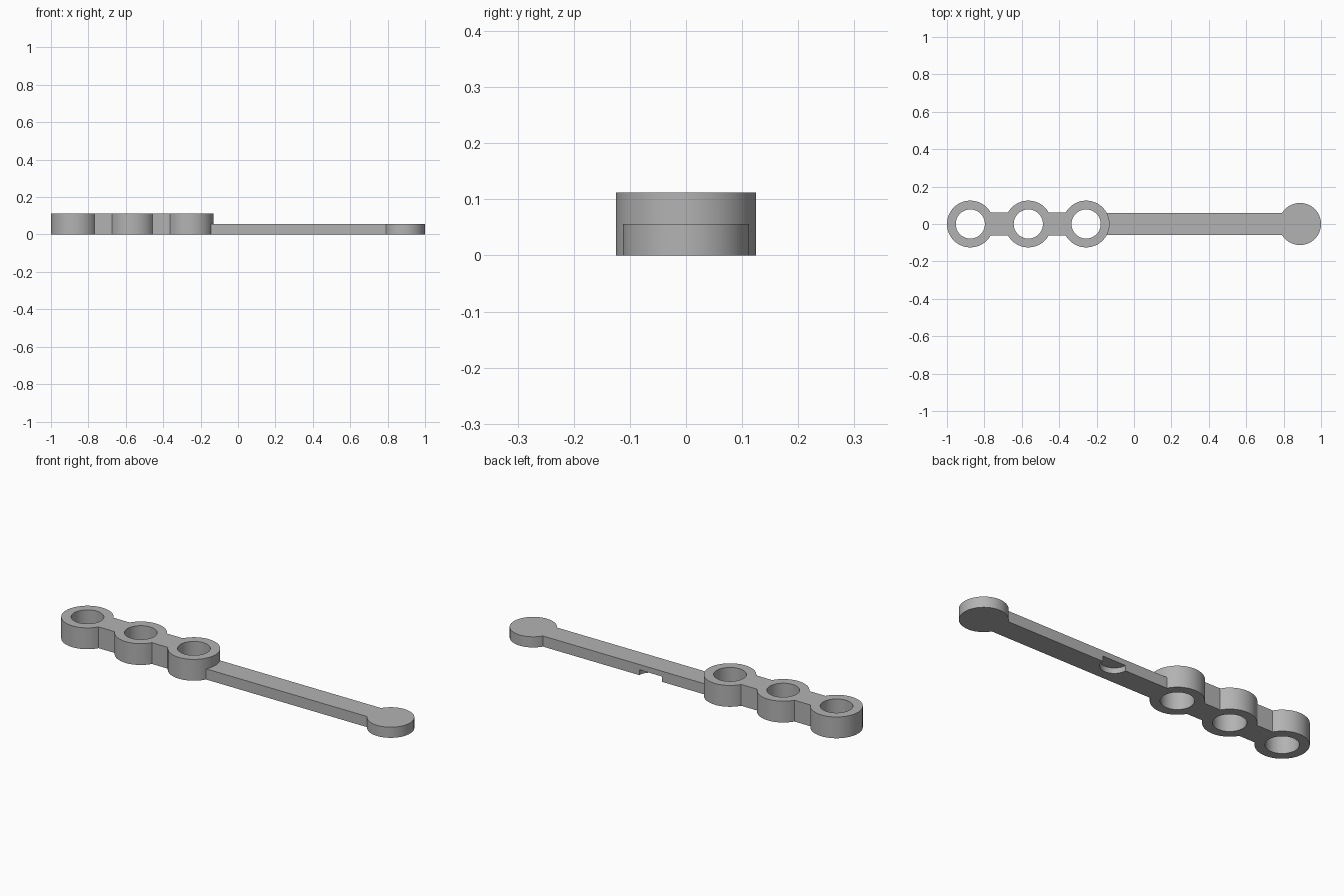
import bpy
import bmesh
from math import asin, cos, sin, pi

RING_X = [-0.875, -0.565, -0.256]
RING_R, HOLE_R, LINK_HALF, RING_H = 0.125, 0.078, 0.0625, 0.112
DISC_X, DISC_R, ARM_HALF, ARM_H = 0.8875, 0.1125, 0.058, 0.056
POCKET_X, POCKET_R, POCKET_H = 0.165, 0.066, 0.028

cube = bpy.data.objects.get("Cube")
if cube:
    bpy.data.objects.remove(cube, do_unlink=True)

grey = bpy.data.materials.new("plain_grey")
grey.use_nodes = True
colour = (0.45, 0.45, 0.45, 1)
grey.diffuse_color = colour
grey.node_tree.nodes["Principled BSDF"].inputs["Base Color"].default_value = colour


def arc(x, y, r, start, end, n=32):
    return [(x + r * cos(start + (end - start) * i / n),
             y + r * sin(start + (end - start) * i / n)) for i in range(n + 1)]


def circle(x, y, r, n=64):
    return arc(x, y, r, 0, 2 * pi, n)[:-1]


def plate(name, loops, bottom, top):
    """Flat solid from an outline and any holes inside it."""
    curve = bpy.data.curves.new(name, "CURVE")
    curve.dimensions = "2D"
    curve.fill_mode = "BOTH"
    curve.extrude = (top - bottom) / 2
    for loop in loops:
        spline = curve.splines.new("POLY")
        spline.points.add(len(loop) - 1)
        for point, (x, y) in zip(spline.points, loop):
            point.co = (x, y, 0, 1)
        spline.use_cyclic_u = True
    obj = bpy.data.objects.new(name, curve)
    bpy.context.collection.objects.link(obj)
    select(obj)
    bpy.ops.object.convert(target="MESH")
    obj = bpy.context.object
    bm = bmesh.new()
    bm.from_mesh(obj.data)
    bmesh.ops.translate(bm, verts=bm.verts, vec=(0, 0, (top + bottom) / 2))
    bmesh.ops.remove_doubles(bm, verts=bm.verts, dist=1e-5)
    bmesh.ops.recalc_face_normals(bm, faces=bm.faces)
    bm.to_mesh(obj.data)
    bm.free()
    obj.data.materials.clear()
    obj.data.materials.append(grey)
    return obj


def select(obj):
    bpy.ops.object.select_all(action="DESELECT")
    obj.select_set(True)
    bpy.context.view_layer.objects.active = obj


def combine(obj, other, operation):
    mod = obj.modifiers.new(operation.lower(), "BOOLEAN")
    mod.operation = operation
    mod.solver = "EXACT"
    mod.object = other
    select(obj)
    bpy.ops.object.modifier_apply(modifier=mod.name)
    bpy.data.objects.remove(other, do_unlink=True)


# Three linked rings: lower edge left to right, mirrored for the upper edge
a = asin(LINK_HALF / RING_R)
lower = arc(RING_X[0], 0, RING_R, pi, 2 * pi - a)
lower += arc(RING_X[1], 0, RING_R, pi + a, 2 * pi - a)
lower += arc(RING_X[2], 0, RING_R, pi + a, 2 * pi)
upper = [(x, -y) for x, y in reversed(lower[1:-1])]
holes = [circle(x, 0, HOLE_R) for x in RING_X]
lever = plate("ring_lever", [lower + upper] + holes, 0, RING_H)

# Thin arm with a round end, its root buried in the last ring's wall
b = asin(ARM_HALF / DISC_R)
root = RING_X[2] + 0.1
outline = [(root, ARM_HALF), (root, -ARM_HALF)]
outline += arc(DISC_X, 0, DISC_R, b - pi, pi - b, 64)
arm = plate("arm", [outline], 0, ARM_H)

# Half-round pocket under the arm's back edge
pocket = plate("pocket_cutter", [circle(POCKET_X, ARM_HALF, POCKET_R)], -0.05, POCKET_H)
pocket.hide_render = True
combine(arm, pocket, "DIFFERENCE")
combine(lever, arm, "UNION")

select(lever)
bpy.ops.object.shade_smooth_by_angle(angle=pi / 6)
